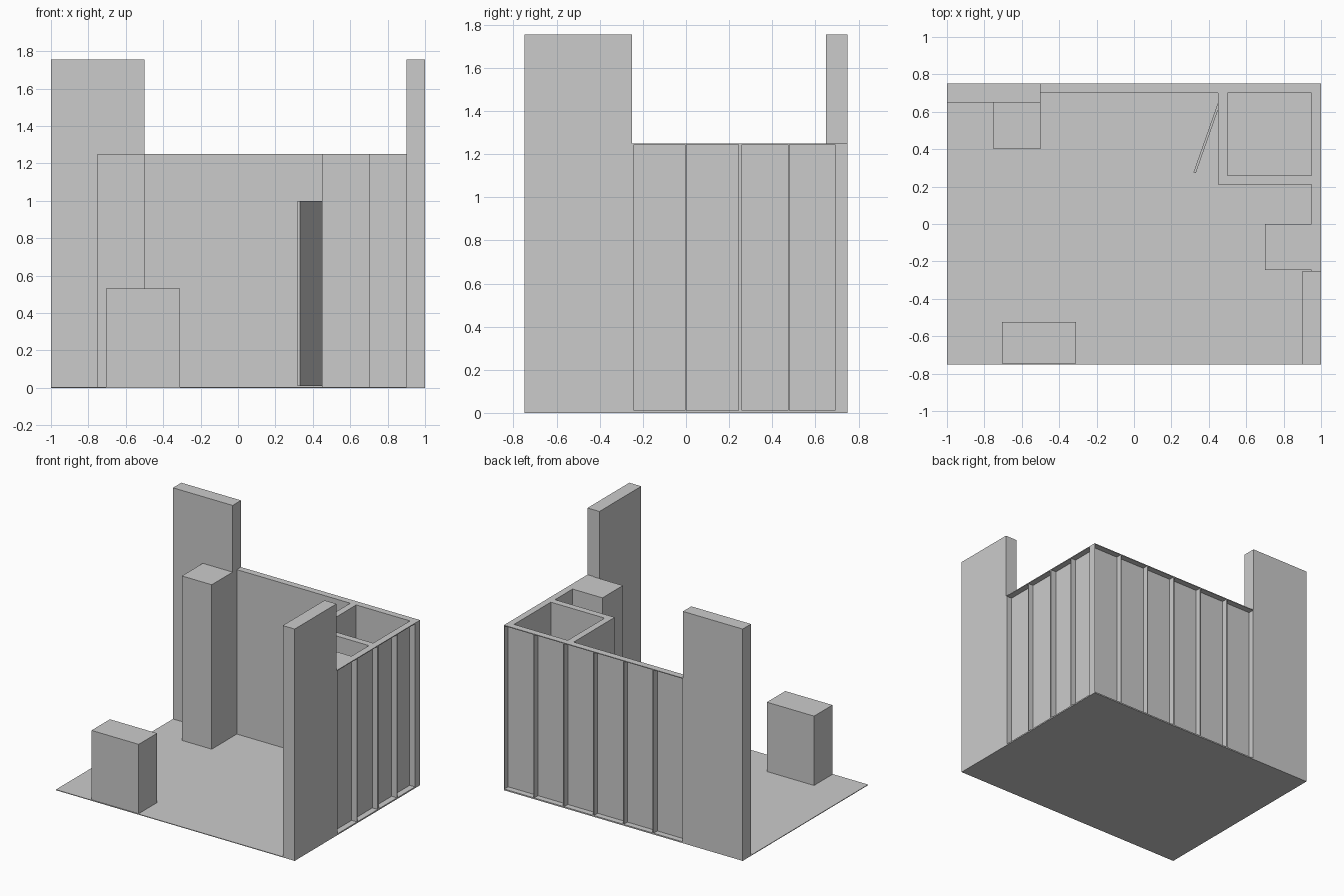
import bpy
import math

if "Cube" in bpy.data.objects:
    bpy.data.objects.remove(bpy.data.objects["Cube"])

H = 1.25   # wall height
T = 0.05   # wall thickness
SKIN = 0.005


def box(name, x0, x1, y0, y1, z0=0.0, z1=H):
    bpy.ops.mesh.primitive_cube_add(size=1, location=((x0 + x1) / 2, (y0 + y1) / 2, (z0 + z1) / 2))
    ob = bpy.context.object
    ob.name = name
    ob.scale = (x1 - x0, y1 - y0, z1 - z0)
    bpy.ops.object.transform_apply(location=False, rotation=False, scale=True)
    return ob


# Floor and tall end panels
box("floor", -1, 1, -0.75, 0.75, 0, 0.005)
box("back_left_tower_panel", -1, -0.5, 0.65, 0.75, 0, 1.755)
box("right_front_tower_panel", 0.9, 1, -0.75, -0.25, 0, 1.755)

# Back wall: thin inner skin with rails and posts open to the outside
box("back_wall_skin", -0.5, 1, 0.70, 0.70 + SKIN)
box("back_wall_top_rail", -0.5, 1, 0.70, 0.75, H - 0.006, H)
box("back_wall_bottom_rail", -0.5, 1, 0.70, 0.75, 0, 0.01)
for i in range(7):
    c = -0.5 + 0.25 * i
    box("back_wall_post", max(c - 0.004, -0.5), min(c + 0.004, 1), 0.70, 0.75)

# Right wall, built the same way
box("right_wall_skin", 0.95, 0.95 + SKIN, -0.25, 0.70)
box("right_wall_top_rail", 0.95, 1, -0.25, 0.70, H - 0.006, H)
box("right_wall_bottom_rail", 0.95, 1, -0.25, 0.70, 0, 0.01)
for y0, y1 in ((-0.25, -0.24), (-0.004, 0.002), (0.243, 0.259), (0.474, 0.48), (0.69, 0.70)):
    box("right_wall_post", 0.95, 1, y0, y1)

# Storage room walls with a doorway
box("storage_front_wall", 0.45, 0.95, 0.21, 0.21 + T)
box("storage_door_jamb", 0.45, 0.45 + T, 0.66, 0.70)
box("storage_door_lintel", 0.45, 0.45 + T, 0.26, 0.66, 1.005, H)

# Door standing ajar
door = box("storage_door", -0.0065, 0.0065, -0.4, 0, 0.01, 1.0)
door.location.x, door.location.y = 0.0, 0.0
ang = -math.atan2(0.13, 0.37)
ly = -0.2
door.rotation_euler.z = ang
door.location.x = 0.457 - math.sin(ang) * ly
door.location.y = 0.652 + math.cos(ang) * ly

# Display cases and counter
box("back_display_case", -0.75, -0.5, 0.40, 0.65)
box("right_display_case", 0.70, 0.95, -0.245, 0.0)
box("reception_counter", -0.705, -0.31, -0.745, -0.525, 0, 0.53)
